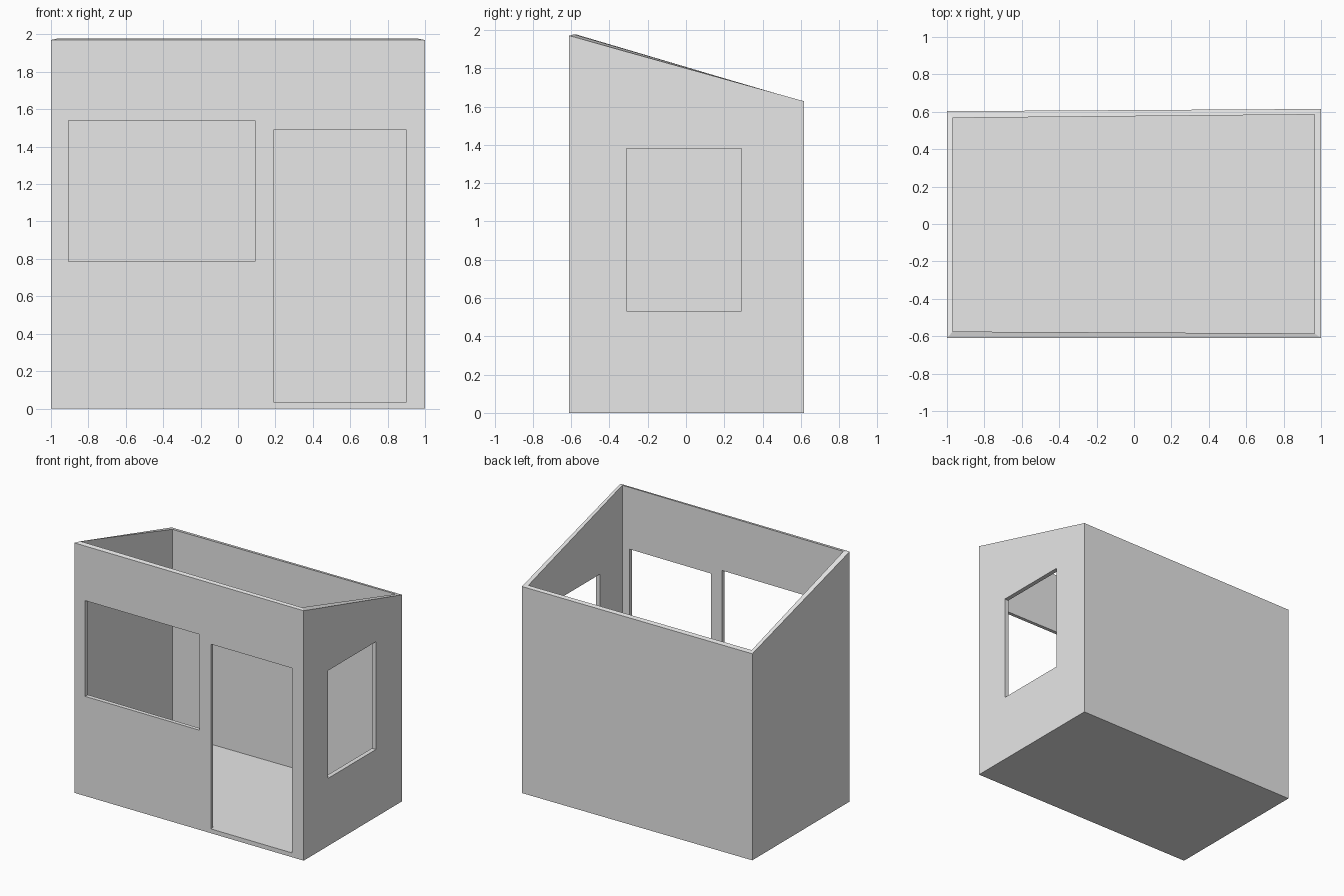
import bpy
import bmesh
from mathutils import Matrix, Vector

cube = bpy.data.objects.get("Cube")
if cube:
    bpy.data.objects.remove(cube, do_unlink=True)

GREY = (0.8, 0.8, 0.8, 1)
plaster = bpy.data.materials.new("light_grey")
plaster.use_nodes = True
plaster.diffuse_color = GREY
plaster.node_tree.nodes["Principled BSDF"].inputs["Base Color"].default_value = GREY


def add_object(name, bm):
    bmesh.ops.recalc_face_normals(bm, faces=bm.faces)
    mesh = bpy.data.meshes.new(name)
    bm.to_mesh(mesh)
    bm.free()
    mesh.materials.append(plaster)
    obj = bpy.data.objects.new(name, mesh)
    bpy.context.collection.objects.link(obj)
    return obj


def box(name, low, high):
    low, high = Vector(low), Vector(high)
    bm = bmesh.new()
    bmesh.ops.create_cube(bm, size=1, matrix=Matrix.Translation((low + high) / 2)
                          @ Matrix.Diagonal((high - low).to_4d()))
    return add_object(name, bm)


# Open-topped shell: loops run down the outside, over the rim and into the floor
outer = [(-1, -0.61), (1, -0.61), (1, 0.615), (-1, 0.603)]
inner = [(-0.97, -0.575), (0.965, -0.585), (0.965, 0.585), (-0.97, 0.567)]
FRONT_TOP, BACK_TOP, FLOOR = 1.97, 1.628, 0.03


def sloped(corners, lift):
    heights = (FRONT_TOP, FRONT_TOP, BACK_TOP, BACK_TOP)
    return [(x, y, h + lift) for (x, y), h in zip(corners, heights)]


def level(corners, z):
    return [(x, y, z) for x, y in corners]


bm = bmesh.new()
loops = [[bm.verts.new(p) for p in ring] for ring in (
    level(outer, 0), sloped(outer, 0), sloped(inner, 0.007), level(inner, FLOOR))]
for a, b in zip(loops, loops[1:]):
    for i in range(4):
        j = (i + 1) % 4
        bm.faces.new((a[i], a[j], b[j], b[i]))
bm.faces.new(loops[0])
bm.faces.new(loops[-1])
shell = add_object("cabin_walls_and_floor", bm)

# Openings: wide front window, doorway and side window
cutters = [
    box("front_window_cutter", (-0.905, -0.8, 0.785), (0.092, -0.4, 1.54)),
    box("doorway_cutter", (0.19, -0.8, 0.034), (0.9, -0.4, 1.49)),
    box("side_window_cutter", (0.8, -0.31, 0.533), (1.2, 0.29, 1.382)),
]
for cutter in cutters:
    cutter.hide_render = True
    mod = shell.modifiers.new(cutter.name, "BOOLEAN")
    mod.operation = "DIFFERENCE"
    mod.solver = "EXACT"
    mod.object = cutter

# Bake the cuts and discard the cutters
graph = bpy.context.evaluated_depsgraph_get()
cut_mesh = bpy.data.meshes.new_from_object(shell.evaluated_get(graph))
shell.modifiers.clear()
shell.data = cut_mesh
for cutter in cutters:
    bpy.data.objects.remove(cutter, do_unlink=True)
